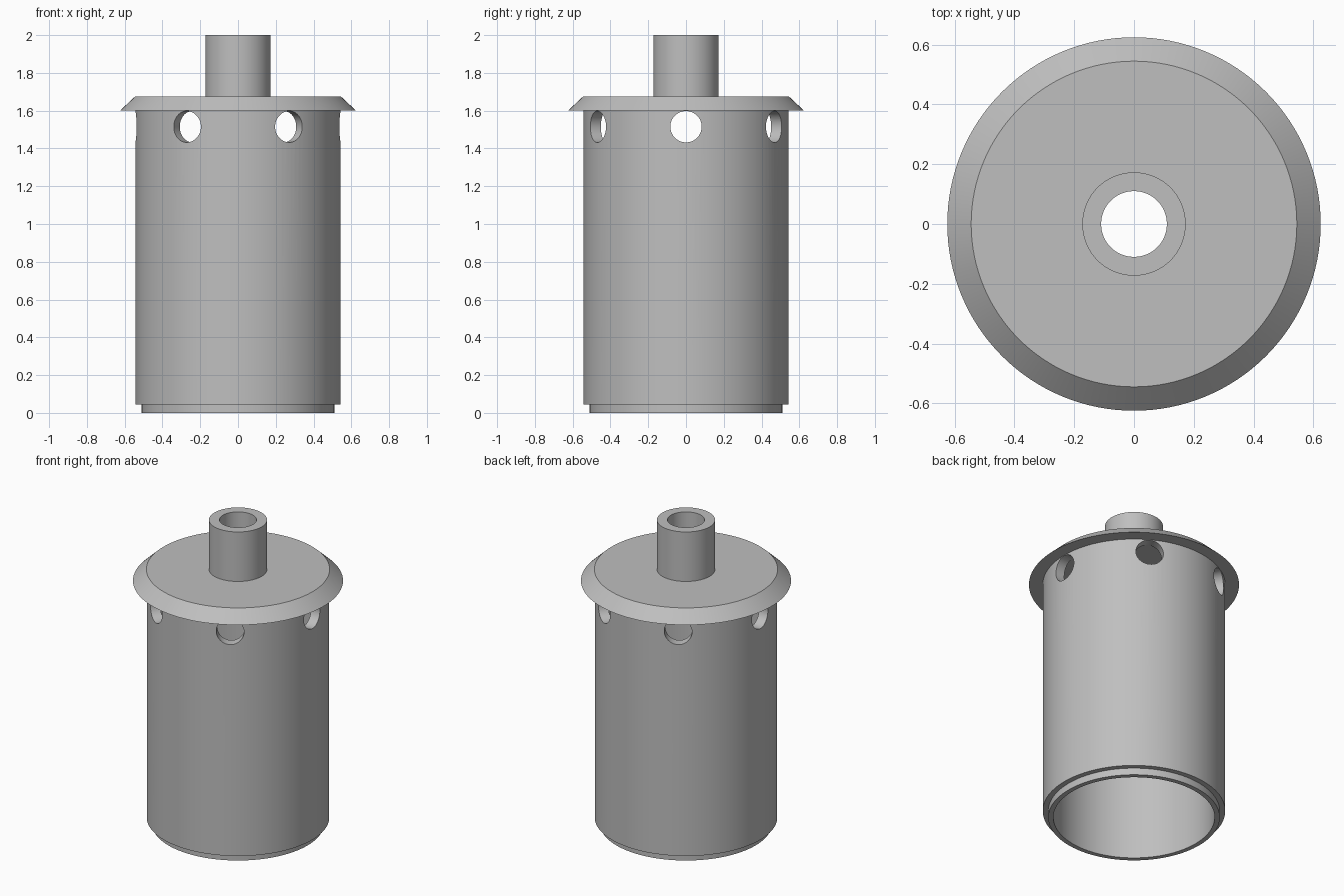
import bpy, bmesh, math
from mathutils import Matrix, Vector

SEGMENTS = 128

cube = bpy.data.objects.get("Cube")
if cube:
    bpy.data.objects.remove(cube, do_unlink=True)

grey = bpy.data.materials.new("plain grey")
grey.use_nodes = True
colour = (0.52, 0.52, 0.52, 1)
grey.diffuse_color = colour
grey.node_tree.nodes["Principled BSDF"].inputs["Base Color"].default_value = colour


def add_object(name, bm):
    bmesh.ops.recalc_face_normals(bm, faces=bm.faces)
    mesh = bpy.data.meshes.new(name)
    bm.to_mesh(mesh)
    bm.free()
    mesh.materials.append(grey)
    obj = bpy.data.objects.new(name, mesh)
    bpy.context.collection.objects.link(obj)
    return obj


def lathe(name, profile):
    """Turn a closed (radius, height) outline around the z axis."""
    bm = bmesh.new()
    verts = [bm.verts.new((r, 0, z)) for r, z in profile]
    edges = [bm.edges.new((a, b)) for a, b in zip(verts, verts[1:] + verts[:1])]
    bmesh.ops.spin(bm, geom=verts + edges, cent=(0, 0, 0), axis=(0, 0, 1),
                   angle=math.tau, steps=SEGMENTS, use_merge=True)
    bmesh.ops.remove_doubles(bm, verts=bm.verts, dist=0.0001)
    return add_object(name, bm)


# Canister: stepped open foot, straight wall, bevelled cap and hollow spout
canister = lathe("canister", [
    (0.48, 0), (0.51, 0), (0.51, 0.045), (0.543, 0.045),
    (0.543, 1.6), (0.625, 1.6), (0.545, 1.675),
    (0.173, 1.675), (0.173, 2), (0.11, 2),
    (0.11, 1.6), (0.48, 1.6),
])

# Six vent holes: three drills, each passing through both walls
bm = bmesh.new()
for i in range(3):
    turn = Matrix.Rotation(i * math.pi / 3, 4, "Z") @ Matrix.Rotation(math.pi / 2, 4, "Y")
    for side in (-1, 1):
        # Short drills stay clear of one another at the centre
        place = Matrix.Translation((0, 0, 1.515)) @ turn @ Matrix.Translation((0, 0, side * 0.5))
        bmesh.ops.create_cone(bm, cap_ends=True, segments=48, radius1=0.083,
                              radius2=0.083, depth=0.3, matrix=place)
drills = add_object("vent_drills", bm)

cut = canister.modifiers.new("vents", "BOOLEAN")
cut.operation = "DIFFERENCE"
cut.solver = "EXACT"
cut.object = drills

bpy.ops.object.select_all(action="DESELECT")
canister.select_set(True)
bpy.context.view_layer.objects.active = canister
bpy.ops.object.modifier_apply(modifier=cut.name)
bpy.data.objects.remove(drills, do_unlink=True)
bpy.ops.object.shade_smooth_by_angle(angle=math.radians(30))
